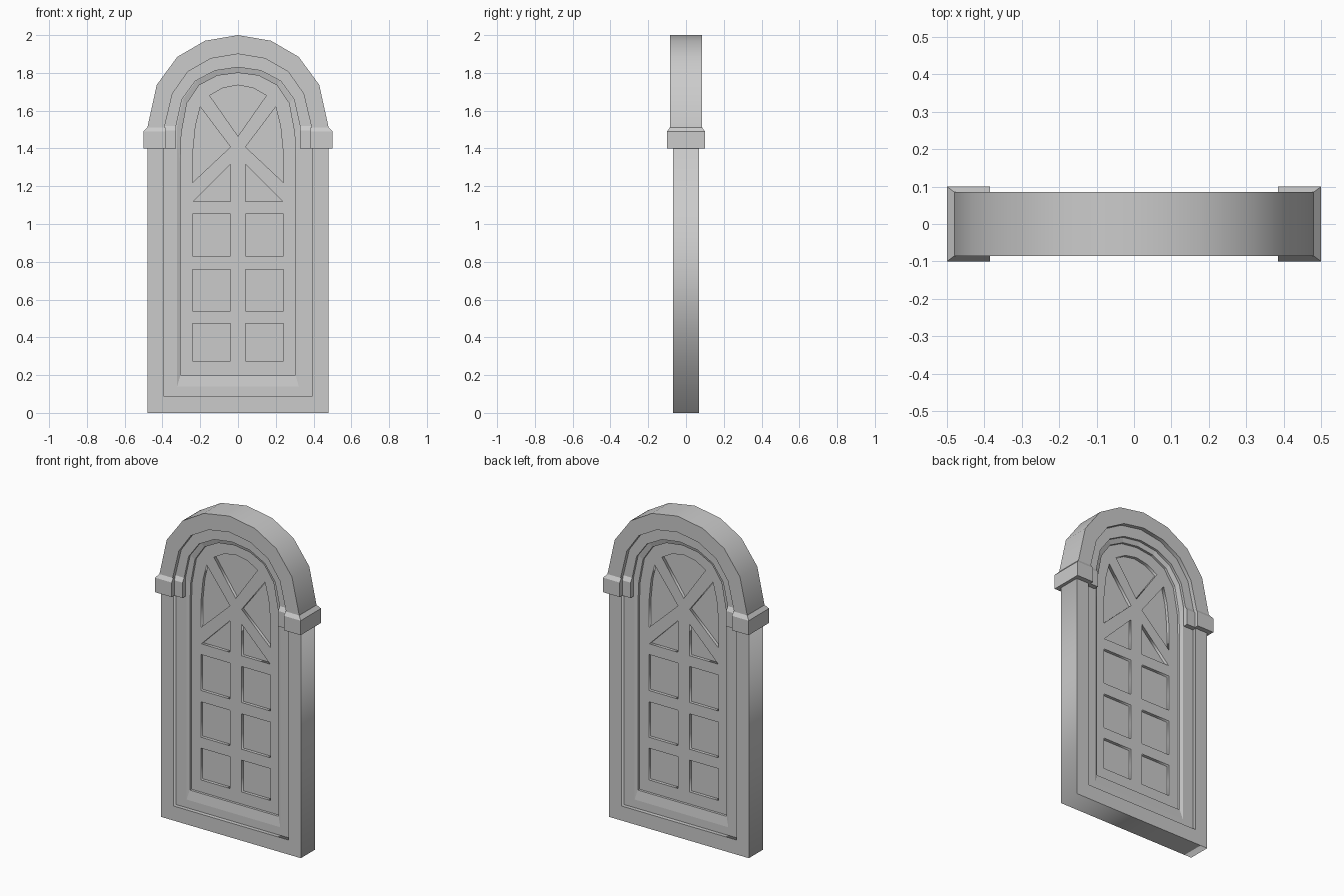
import bpy, bmesh, math

if "Cube" in bpy.data.objects:
    bpy.data.objects.remove(bpy.data.objects["Cube"])


def mirrored(half):
    """Right-hand points from bottom up to the crown -> full symmetric outline."""
    left = [(-x, z) for x, z in reversed(half) if x > 1e-6]
    return half + left


def flat_part(name, outlines, half_depth):
    """Filled outline (later outlines become holes), extruded both ways in y."""
    cu = bpy.data.curves.new(name, 'CURVE')
    cu.dimensions = '2D'
    cu.fill_mode = 'BOTH'
    cu.extrude = half_depth
    for pts in outlines:
        sp = cu.splines.new('POLY')
        sp.points.add(len(pts) - 1)
        for p, (x, z) in zip(sp.points, pts):
            p.co = (x, z, 0, 1)
        sp.use_cyclic_u = True
    ob = bpy.data.objects.new(name, cu)
    bpy.context.collection.objects.link(ob)
    ob.rotation_euler = (math.pi / 2, 0, 0)
    bpy.ops.object.select_all(action='DESELECT')
    ob.select_set(True)
    bpy.context.view_layer.objects.active = ob
    bpy.ops.object.convert(target='MESH')
    return ob


def loft(name, loops, caps=False):
    """Skin a list of equal-length closed loops of 3D points."""
    bm = bmesh.new()
    rings = [[bm.verts.new(p) for p in lp] for lp in loops]
    n = len(rings[0])
    for a, b in zip(rings, rings[1:]):
        for i in range(n):
            j = (i + 1) % n
            bm.faces.new((a[i], a[j], b[j], b[i]))
    if caps:
        bm.faces.new(rings[0])
        bm.faces.new(rings[-1])
    bmesh.ops.recalc_face_normals(bm, faces=bm.faces)
    me = bpy.data.meshes.new(name)
    bm.to_mesh(me)
    bm.free()
    ob = bpy.data.objects.new(name, me)
    bpy.context.collection.objects.link(ob)
    return ob


# Arch lines, springing point to crown
outer = [(.48, 1.45), (.48, 1.51), (.43, 1.737), (.321, 1.885), (.175, 1.97), (0, 2.0)]
band1 = [(.395, 1.45), (.39, 1.51), (.347, 1.69), (.265, 1.807), (.143, 1.876), (0, 1.9)]
band2 = [(.335, 1.45), (.33, 1.51), (.297, 1.66), (.226, 1.757), (.122, 1.812), (0, 1.83)]
opening = [(.305, 1.3), (.3, 1.48), (.27, 1.64), (.205, 1.735), (.11, 1.785), (0, 1.8)]


def arch_band(outside, inside):
    return mirrored(outside) + list(reversed(mirrored(inside)))


# Jambs with sill, and the two stepped arch bands
flat_part("jamb_frame", [[(-.48, 0), (.48, 0), (.48, 1.45), (.395, 1.45), (.395, .09),
                          (-.395, .09), (-.395, 1.45), (-.48, 1.45)]], .07)
flat_part("outer_arch", [arch_band(outer, band1)], .085)
flat_part("inner_arch", [arch_band(band1, band2)], .06)

# Recessed inner frame with sloped edge around the opening, same on both faces
line_a = mirrored([(.395, .09)] + band1)
line_b = mirrored([(.322, .14), (.322, 1.45)] + [(x * .98, z) for x, z in band2[1:]])
line_c = mirrored([(.305, .2)] + opening)
steps = [(line_a, -.045), (line_b, -.045), (line_c, -.037), (line_c, .037), (line_b, .045), (line_a, .045)]
loft("inner_frame", [[(x, y, z) for x, z in line] for line, y in steps])

# Capitals at the arch springing, outer and inner step
def capital(name, s, x0, x1, x1_top, y0, y_top, z_mid, z_top):
    def ring(xa, xb, y, z):
        return [(s * xa, -y, z), (s * xb, -y, z), (s * xb, y, z), (s * xa, y, z)]
    loft(name, [ring(x0, x1, y0, 1.4), ring(x0, x1, y0, z_mid), ring(x0, x1_top, y_top, z_top)], True)


for side, s in (("right", 1), ("left", -1)):
    capital("outer_capital_" + side, s, .385, .5, .48, .1, .085, 1.49, 1.512)
    capital("inner_capital_" + side, s, .328, .395, .395, .075, .06, 1.495, 1.52)

# Door leaf: lattice with openings, thin panel behind
holes = [mirrored([(0, 1.465), (.15, 1.68), (.08, 1.72), (0, 1.735)])]
half_holes = [[(.04, a), (.24, a), (.24, b), (.04, b)]
              for a, b in ((.275, .472), (.54, .76), (.83, 1.053))]
half_holes += [[(.04, 1.12), (.236, 1.12), (.04, 1.316)],
               [(.04, 1.408), (.24, 1.22), (.238, 1.39), (.225, 1.52), (.2, 1.62)]]
for h in half_holes:
    holes += [h, [(-x, z) for x, z in h]]
flat_part("door_lattice", [line_c] + holes, .022)
flat_part("door_panel", [line_c], .003)
